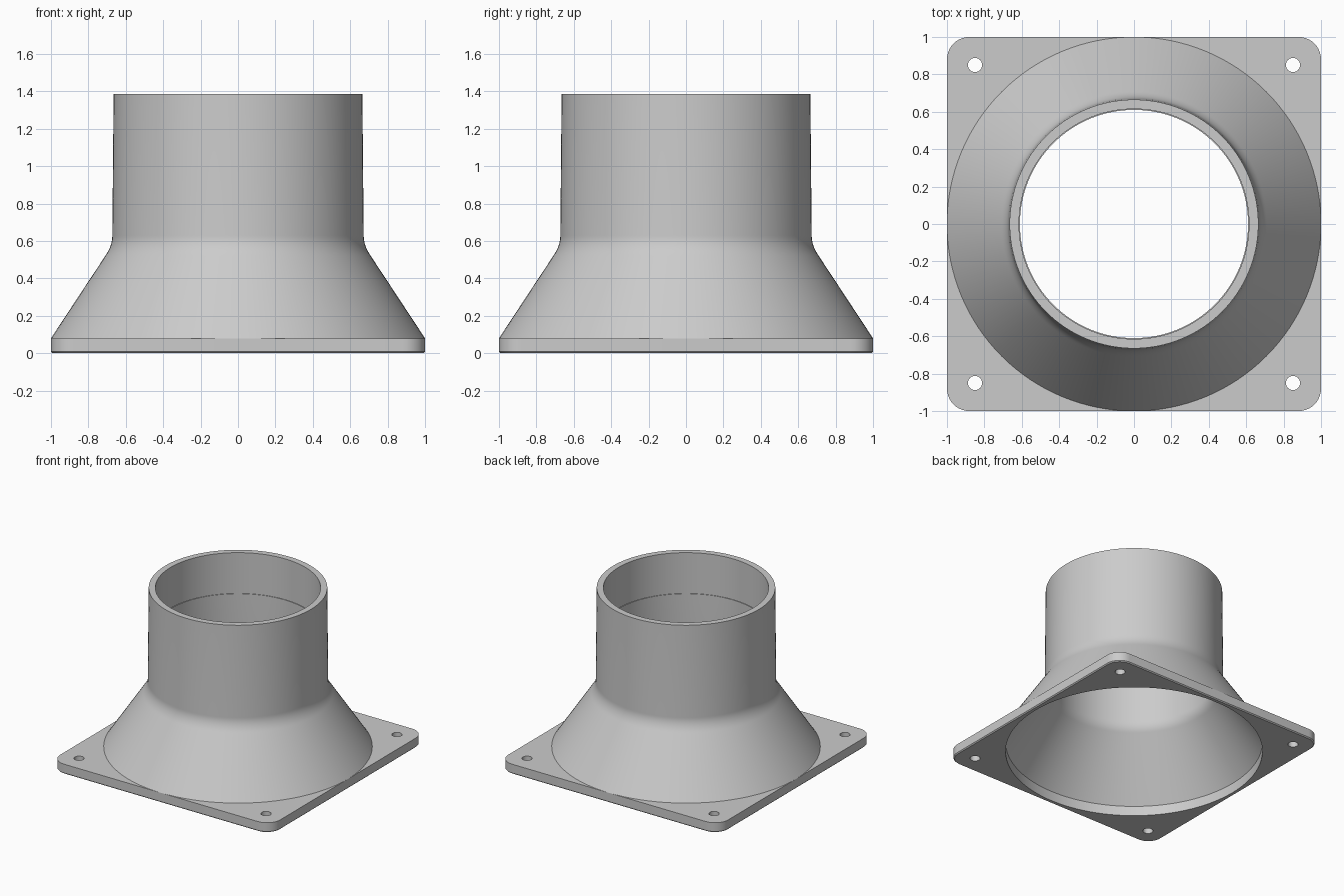
import bpy, bmesh
from math import sin, cos, pi, radians

cube = bpy.data.objects.get("Cube")
if cube:
    bpy.data.objects.remove(cube, do_unlink=True)

PLATE_H = 0.08
BORE_R = 0.967
SEGMENTS = 128

grey = bpy.data.materials.new("light_grey")
grey.use_nodes = True
colour = (0.6, 0.6, 0.6, 1)
grey.diffuse_color = colour
grey.node_tree.nodes["Principled BSDF"].inputs["Base Color"].default_value = colour


def arc(cx, cy, r, start, end, n):
    """Points along an arc, angles in degrees, both ends included."""
    angles = [radians(start + (end - start) * i / n) for i in range(n + 1)]
    return [(cx + r * cos(a), cy + r * sin(a)) for a in angles]


def fillet(a, corner, b, n=10):
    """Smooth blend from a to b, pulled towards the corner."""
    pts = []
    for i in range(n + 1):
        t = i / n
        pts.append(tuple((1 - t) ** 2 * p + 2 * t * (1 - t) * q + t * t * s
                         for p, q, s in zip(a, corner, b)))
    return pts


def finish(obj):
    obj.data.materials.clear()
    obj.data.materials.append(grey)
    bpy.ops.object.select_all(action="DESELECT")
    obj.select_set(True)
    bpy.context.view_layer.objects.active = obj
    bpy.ops.object.shade_smooth_by_angle(angle=radians(25))


# Mounting plate: rounded square with a large bore and four screw holes
corner_r, c = 0.12, 0.88
outline = []
for i, (sx, sy) in enumerate([(1, 1), (-1, 1), (-1, -1), (1, -1)]):
    outline += arc(sx * c, sy * c, corner_r, 90 * i, 90 * i + 90, 10)
loops = [outline, arc(0, 0, BORE_R, 0, 360, SEGMENTS)[:-1]]
for sx in (-1, 1):
    for sy in (-1, 1):
        loops.append(arc(sx * 0.85, sy * 0.85, 0.038, 0, 360, 32)[:-1])

curve = bpy.data.curves.new("plate_outline", "CURVE")
curve.dimensions = "2D"
curve.fill_mode = "BOTH"
curve.extrude = PLATE_H / 2
for loop in loops:
    spline = curve.splines.new("POLY")
    spline.points.add(len(loop) - 1)
    for point, (x, y) in zip(spline.points, loop):
        point.co = (x, y, 0, 1)
    spline.use_cyclic_u = True
temp = bpy.data.objects.new("plate_outline", curve)
bpy.context.collection.objects.link(temp)
bpy.context.view_layer.update()
depsgraph = bpy.context.evaluated_depsgraph_get()
mesh = bpy.data.meshes.new_from_object(temp.evaluated_get(depsgraph))
bpy.data.objects.remove(temp, do_unlink=True)

# Small chamfer around the underside of the plate
bm = bmesh.new()
bm.from_mesh(mesh)
bmesh.ops.remove_doubles(bm, verts=bm.verts, dist=0.0001)
bmesh.ops.translate(bm, verts=bm.verts, vec=(0, 0, PLATE_H / 2))


def on_lower_rim(v):
    on_side = max(abs(v.co.x), abs(v.co.y)) > 0.999
    on_corner = (min(abs(v.co.x), abs(v.co.y)) > c - 0.001
                 and (abs(v.co.x) - c) ** 2 + (abs(v.co.y) - c) ** 2 > 0.01)
    return v.co.z < 0.001 and (on_side or on_corner)


rim = [e for e in bm.edges if all(on_lower_rim(v) for v in e.verts)
       and abs(e.calc_face_angle(0)) > 1]
bmesh.ops.bevel(bm, geom=rim, offset=0.008, segments=1, affect="EDGES")
bmesh.ops.recalc_face_normals(bm, faces=bm.faces)
bm.to_mesh(mesh)
bm.free()
plate = bpy.data.objects.new("mounting_plate", mesh)
bpy.context.collection.objects.link(plate)
finish(plate)

# Funnel and pipe: one wall profile (radius, height) turned about z
profile = [(1.0, PLATE_H)]
profile += fillet((0.71, 0.52), (0.672, 0.575), (0.672, 0.63))
profile += [(0.665, 1.385), (0.615, 1.385), (0.615, 1.05), (0.61, 1.05)]
profile += fillet((0.61, 0.62), (0.61, 0.57), (0.64, 0.53))
profile += [(BORE_R, PLATE_H)]

bm = bmesh.new()
rings = []
for r, z in profile:
    rings.append([bm.verts.new((r * cos(2 * pi * i / SEGMENTS),
                                r * sin(2 * pi * i / SEGMENTS), z))
                  for i in range(SEGMENTS)])
for low, high in zip(rings, rings[1:]):
    for i in range(SEGMENTS):
        j = (i + 1) % SEGMENTS
        bm.faces.new((low[i], low[j], high[j], high[i]))
mesh = bpy.data.meshes.new("funnel_pipe")
bm.to_mesh(mesh)
bm.free()
funnel = bpy.data.objects.new("funnel_pipe", mesh)
bpy.context.collection.objects.link(funnel)
finish(funnel)
